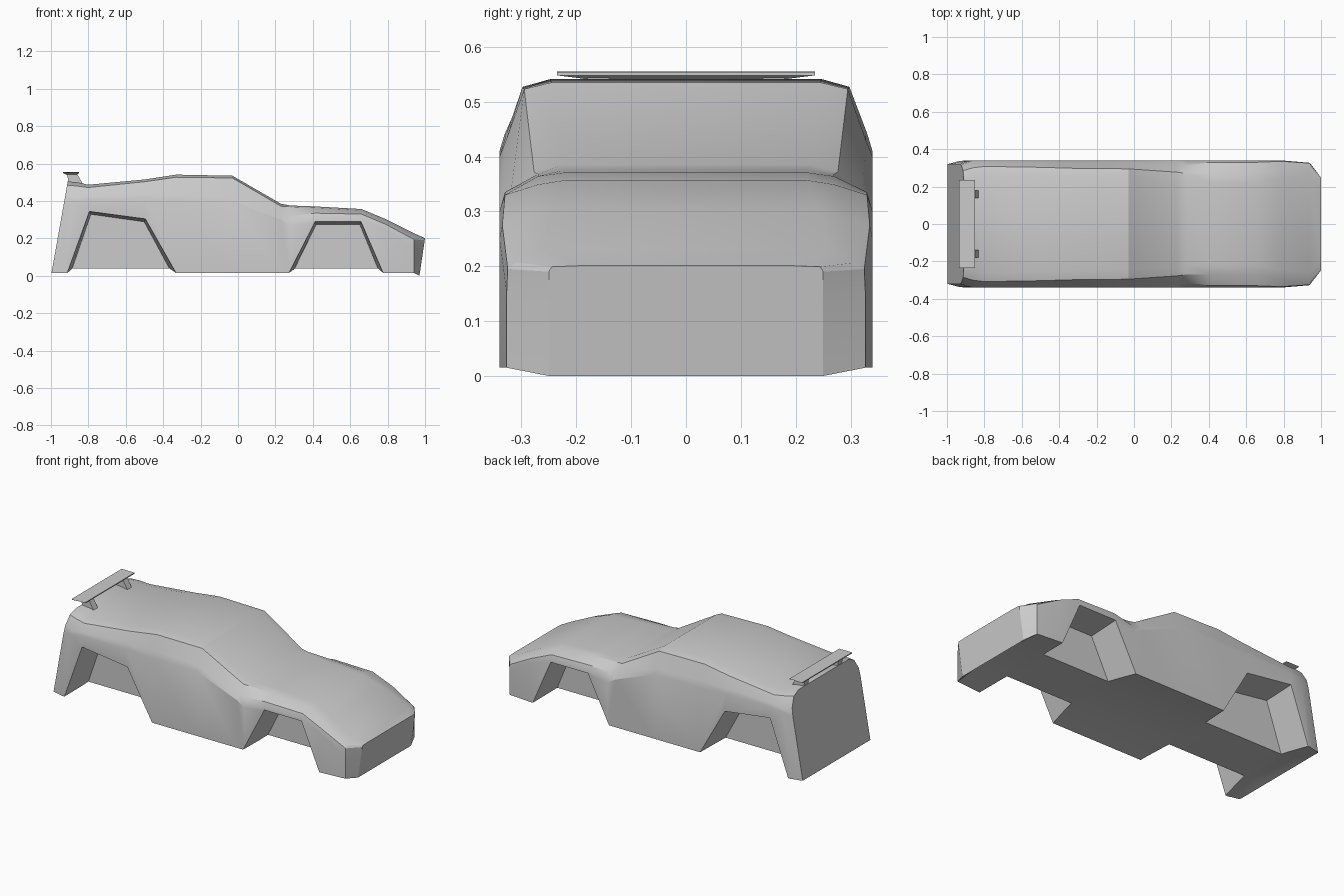
import bpy, bmesh

if "Cube" in bpy.data.objects:
    bpy.data.objects.remove(bpy.data.objects["Cube"])


def make(name, bm):
    bmesh.ops.recalc_face_normals(bm, faces=bm.faces)
    me = bpy.data.meshes.new(name)
    bm.to_mesh(me)
    bm.free()
    ob = bpy.data.objects.new(name, me)
    bpy.context.collection.objects.link(ob)
    return ob


def loft(name, rings):
    """Skin closed rings of equal length and cap both ends."""
    bm = bmesh.new()
    vs = [[bm.verts.new(p) for p in r] for r in rings]
    n = len(vs[0])
    for a, b in zip(vs, vs[1:]):
        for j in range(n):
            k = (j + 1) % n
            bm.faces.new((a[j], a[k], b[k], b[j]))
    bm.faces.new(vs[0])
    bm.faces.new(vs[-1])
    return make(name, bm)


def select(ob):
    bpy.ops.object.select_all(action='DESELECT')
    ob.select_set(True)
    bpy.context.view_layer.objects.active = ob


# Body sections: x, lean, half width, belt z, shoulder y/z, roof edge y/z, top z
sections = [
    (-1.00, .09, .320, .38, .315, .43, .285, .485, .505),
    (-0.93, .07, .338, .40, .333, .42, .300, .480, .500),
    (-0.80, 0, .34, .41, .333, .43, .308, .472, .487),
    (-0.50, 0, .34, .41, .331, .44, .303, .503, .515),
    (-0.33, 0, .34, .40, .328, .44, .298, .527, .541),
    (-0.03, 0, .34, .40, .328, .43, .295, .523, .535),
    (0.23, 0, .34, .30, .320, .33, .277, .372, .385),
    (0.28, 0, .34, .27, .313, .32, .270, .368, .376),
    (0.41, 0, .34, .30, .330, .335, .270, .364, .371),
    (0.66, 0, .34, .30, .330, .33, .270, .349, .357),
    (0.79, 0, .34, .25, .335, .275, .295, .290, .303),
    (0.94, 0, .327, .15, .325, .195, .310, .207, .228),
    (0.97, .03, .25, .13, .250, .19, .245, .199, .201),
]
rings = []
for i, (x, lean, w, bz, sy, sz, ey, ez, tz) in enumerate(sections):
    nose, tail = i == len(sections) - 1, i == 0
    sill = 0 if nose else .015
    floor = sill if nose or tail else .03 if x > .9 else .04
    half = [(.15, floor), (w, sill), (w, bz), (sy, sz), (ey, ez), (ey - .05, tz)]
    ring = half + [(-y, z) for y, z in reversed(half)]
    rings.append([(x + lean * z / tz, y, z) for y, z in ring])
body = loft("car_body", rings)

# Wheel wells, slightly flared toward the outside
wells = {
    "rear_well": [(-.945, -.07), (-.795, .345), (-.495, .305), (-.282, -.07)],
    "front_well": [(.222, -.08), (.412, .29), (.658, .29), (.818, -.08)],
}
for name, prof in wells.items():
    cx = sum(p[0] for p in prof) / 4
    for s in (-1, 1):
        inner = [(cx + (x - cx) * .95, s * .15, z - .016) for x, z in prof]
        outer = [(x, s * .35, z) for x, z in prof]
        cutter = loft(name, [inner, outer])
        select(body)
        m = body.modifiers.new(name, 'BOOLEAN')
        m.operation, m.solver, m.object = 'DIFFERENCE', 'EXACT', cutter
        bpy.ops.object.modifier_apply(modifier=m.name)
        bpy.data.objects.remove(cutter)

select(body)
bpy.ops.object.shade_smooth_by_angle(angle=.45)

# Rear wing blade, its underside narrower than its top
loft("rear_wing", [[(x, y * k, z) for x, z, k in (
    (-.935, .555, 1), (-.85, .554, 1), (-.85, .548, 1), (-.868, .539, .7), (-.915, .539, .7), (-.935, .549, 1))]
    for y in (-.235, .235)])

# Wing struts
strut = [(-.915, .545), (-.86, .545), (-.82, .475), (-.90, .475)]
for s in (-1, 1):
    loft("wing_strut", [[(x, s * y, z) for x, z in strut] for y in (.14, .18)])
